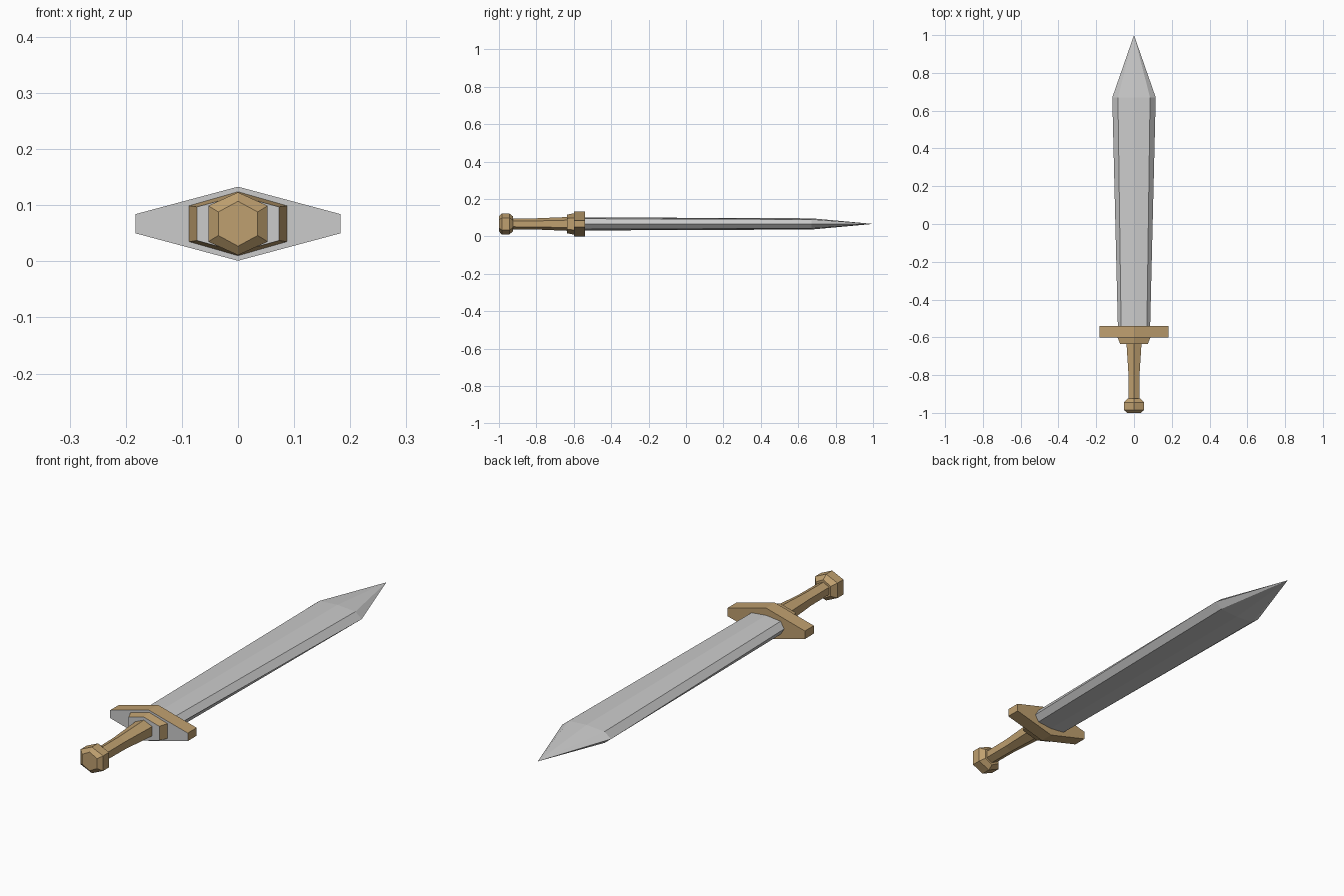
import bpy, bmesh

if "Cube" in bpy.data.objects:
    bpy.data.objects.remove(bpy.data.objects["Cube"])

ZC = 0.067  # height of the sword's long axis


def material(name, rgb):
    m = bpy.data.materials.new(name)
    m.diffuse_color = (*rgb, 1)
    m.use_nodes = True
    m.node_tree.nodes["Principled BSDF"].inputs["Base Color"].default_value = m.diffuse_color
    return m


BRASS = material("brass", (0.52, 0.35, 0.16))
STEEL = material("steel", (0.8, 0.8, 0.8))


def hexagon(w, shoulder, peak):
    """Six-sided section with its points at top and bottom."""
    return [(0, peak), (w, shoulder), (w, -shoulder),
            (0, -peak), (-w, -shoulder), (-w, shoulder)]


def octagon(w, flat, shoulder, peak):
    """Blade section: sharp edges, bevels and a faint centre ridge."""
    return [(0, peak), (flat, shoulder), (w, 0), (flat, -shoulder),
            (0, -peak), (-flat, -shoulder), (-w, 0), (-flat, shoulder)]


def loft(name, stations, mats=(), tip=None, steel_front=False):
    """Skin a list of (y, section) stations along the sword axis."""
    bm = bmesh.new()
    rings = [[bm.verts.new((x, y, ZC + z)) for x, z in sec] for y, sec in stations]
    n = len(rings[0])
    for a, b in zip(rings, rings[1:]):
        for i in range(n):
            j = (i + 1) % n
            bm.faces.new((a[i], a[j], b[j], b[i]))
    front = bm.faces.new(rings[0])
    if steel_front:
        front.material_index = 1
    if tip is not None:
        point = bm.verts.new((0, tip, ZC))
        for i in range(n):
            bm.faces.new((rings[-1][i], rings[-1][(i + 1) % n], point))
    else:
        bm.faces.new(rings[-1])
    bmesh.ops.recalc_face_normals(bm, faces=bm.faces)
    mesh = bpy.data.meshes.new(name)
    bm.to_mesh(mesh)
    bm.free()
    for m in mats:
        mesh.materials.append(m)
    ob = bpy.data.objects.new(name, mesh)
    bpy.context.collection.objects.link(ob)
    return ob


# Blade, widening towards the point
loft("blade", [(-0.56, octagon(0.085, 0.068, 0.028, 0.035)),
               (0.67, octagon(0.115, 0.085, 0.024, 0.030))], tip=1.0)

# Crossguard and the tapered collar in front of it, with steel front faces
loft("guard", [(-0.60, hexagon(0.183, 0.017, 0.066)),
               (-0.54, hexagon(0.183, 0.017, 0.066))],
     (BRASS, STEEL), steel_front=True)
loft("collar", [(-0.635, hexagon(0.073, 0.030, 0.050)),
                (-0.60, hexagon(0.087, 0.032, 0.057))],
     (BRASS, STEEL), steel_front=True)

# Grip, flaring into the collar
loft("grip", [(-0.94, hexagon(0.028, 0.015, 0.029)),
              (-0.80, hexagon(0.029, 0.016, 0.030)),
              (-0.63, hexagon(0.040, 0.020, 0.037))], (BRASS,))

# Pommel, bevelled at both ends
loft("pommel", [(-1.0, hexagon(0.035, 0.021, 0.040)),
                (-0.985, hexagon(0.053, 0.032, 0.056)),
                (-0.945, hexagon(0.053, 0.032, 0.056)),
                (-0.925, hexagon(0.035, 0.021, 0.040))], (BRASS,))
